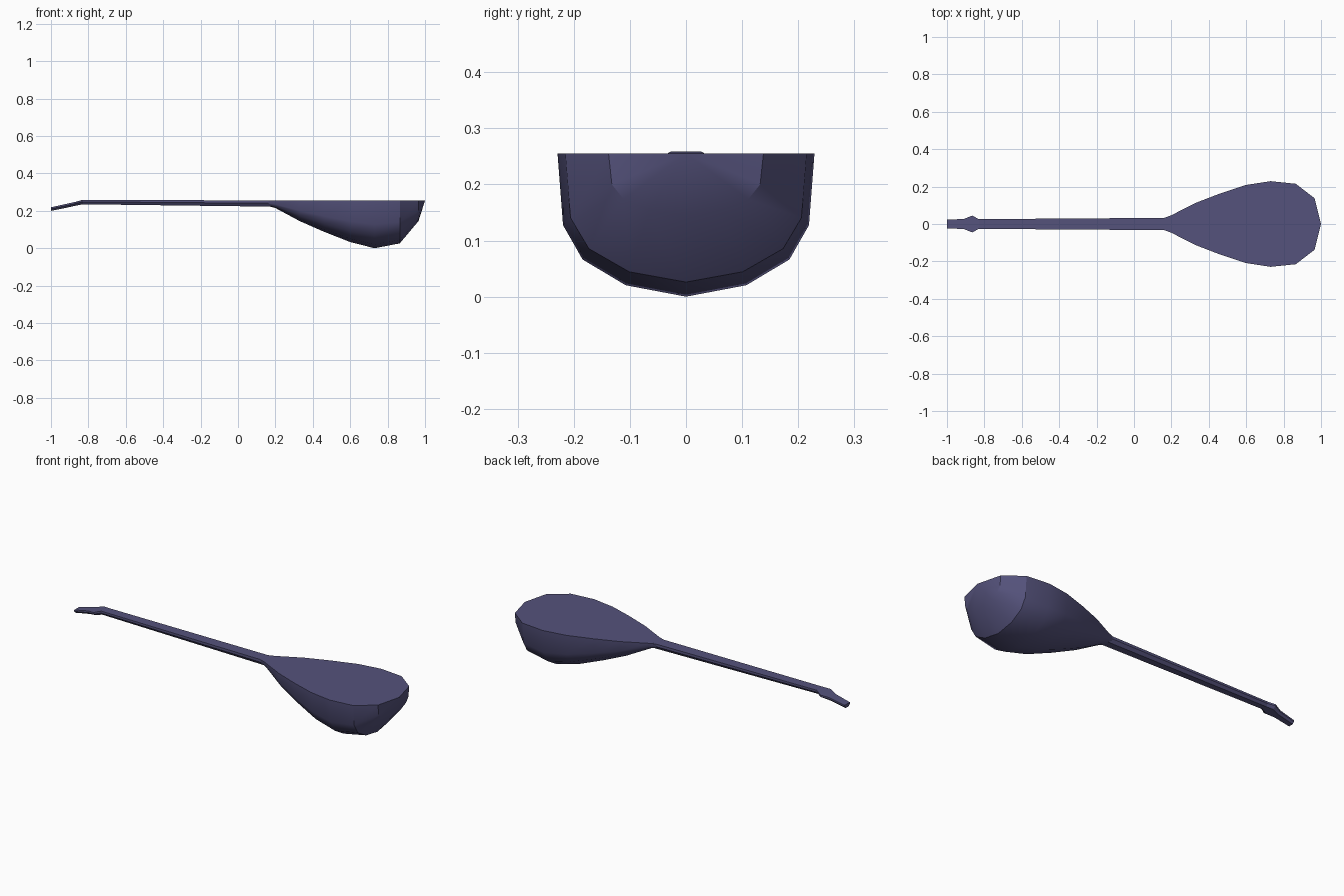
import bpy
import bmesh
from math import radians

if "Cube" in bpy.data.objects:
    bpy.data.objects.remove(bpy.data.objects["Cube"], do_unlink=True)

# Single dusky violet colour
COLOR = (0.09, 0.085, 0.2, 1)
violet = bpy.data.materials.new("dusky violet")
violet.use_nodes = True
violet.diffuse_color = COLOR
violet.node_tree.nodes["Principled BSDF"].inputs["Base Color"].default_value = COLOR


def loft(name, stations, section, tip=None, angle=30):
    """Loft a (side, depth) section along stations of (x, half width, top, bottom)."""
    bm = bmesh.new()
    rings = [[bm.verts.new((x, s * w, top + (low - top) * d)) for s, d in section]
             for x, w, top, low in stations]
    n = len(section)
    for a, b in zip(rings, rings[1:]):
        for i in range(n):
            j = (i + 1) % n
            bm.faces.new((a[i], a[j], b[j], b[i]))
    bm.faces.new(rings[0])
    if tip:
        point = bm.verts.new(tip)
        for i in range(n):
            bm.faces.new((rings[-1][i], rings[-1][(i + 1) % n], point))
    else:
        bm.faces.new(rings[-1])
    bmesh.ops.recalc_face_normals(bm, faces=bm.faces)
    mesh = bpy.data.meshes.new(name)
    bm.to_mesh(mesh)
    bm.free()
    mesh.materials.append(violet)
    obj = bpy.data.objects.new(name, mesh)
    bpy.context.collection.objects.link(obj)
    bpy.ops.object.select_all(action="DESELECT")
    obj.select_set(True)
    bpy.context.view_layer.objects.active = obj
    bpy.ops.object.shade_smooth_by_angle(angle=radians(angle))
    return obj


# Rounded bowl under a flat soundboard
half = [(1, 0), (0.957, 0.5), (0.805, 0.74), (0.47, 0.92)]
bowl_section = half + [(0, 1)] + [(-s, d) for s, d in reversed(half)]
TOP = 0.255
bowl = [(0.16, 0.032, 0.225), (0.2, 0.047, 0.215), (0.33, 0.113, 0.145),
        (0.46, 0.163, 0.088), (0.6, 0.209, 0.033), (0.73, 0.229, 0),
        (0.865, 0.215, 0.026), (0.965, 0.138, 0.145)]
loft("body", [(x, w, TOP, low) for x, w, low in bowl], bowl_section, tip=(1, 0, TOP))

# Slim neck with chamfered underside
bar_section = [(1, 0), (1, 0.45), (0.6, 1), (-0.6, 1), (-1, 0.45), (-1, 0)]
loft("neck", [(-0.83, 0.026, 0.259, 0.235), (0.2, 0.033, TOP, 0.222)], bar_section, angle=20)

# Bent-back head with a flared peg area
loft("head", [(-1, 0.023, 0.219, 0.2), (-0.91, 0.027, 0.239, 0.218),
              (-0.865, 0.045, 0.249, 0.228), (-0.83, 0.026, 0.259, 0.235)],
     bar_section, angle=20)
